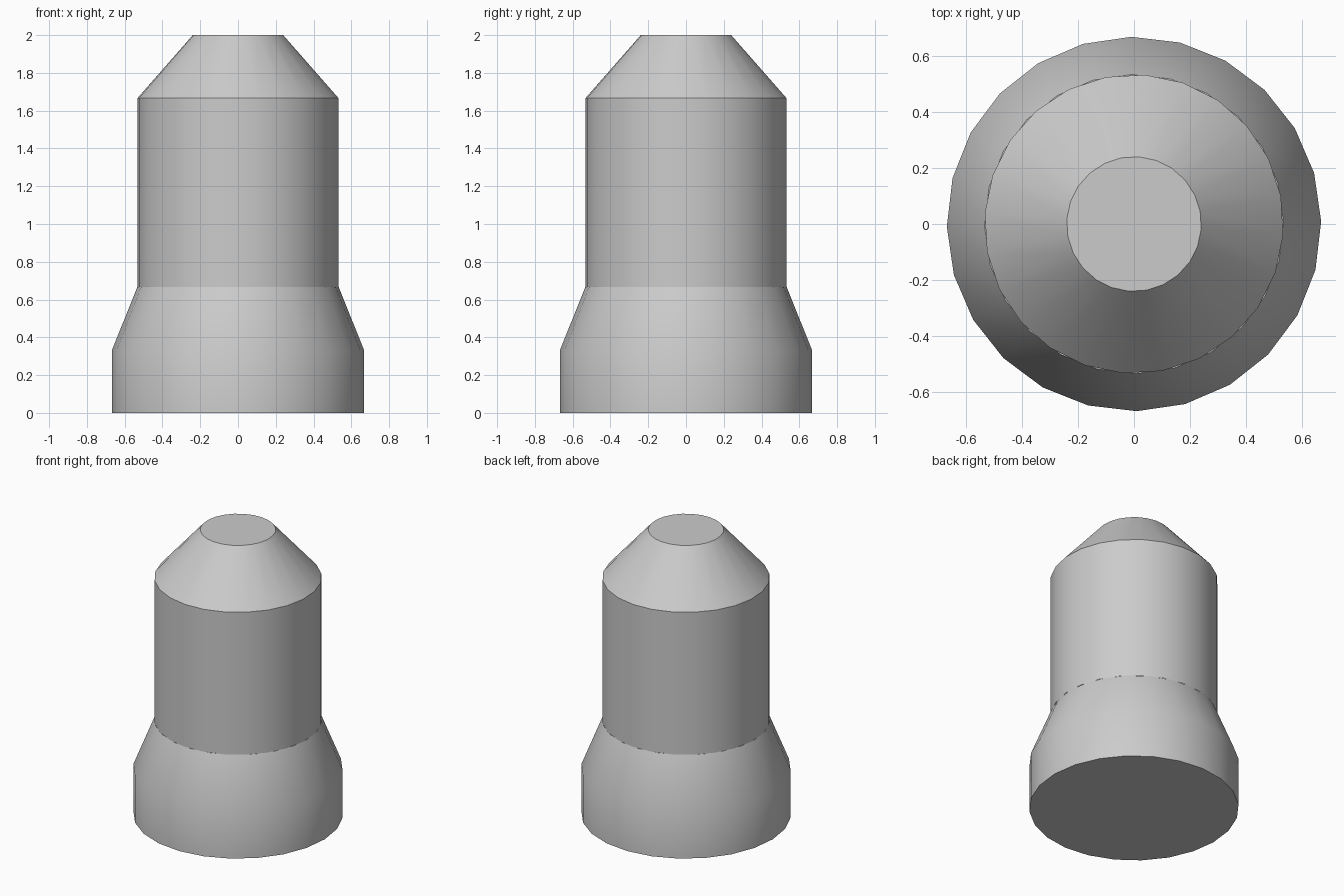
import bpy, bmesh, math

if "Cube" in bpy.data.objects:
    bpy.data.objects.remove(bpy.data.objects["Cube"], do_unlink=True)

SIDES = 24

grey = bpy.data.materials.new("plain grey")
grey.use_nodes = True
grey.diffuse_color = (0.6, 0.6, 0.6, 1)
grey.node_tree.nodes["Principled BSDF"].inputs["Base Color"].default_value = (0.6, 0.6, 0.6, 1)


def turned_part(name, profile, phase, cap_bottom=True):
    """Turn a (radius, z) profile around the z axis and close its ends."""
    bm = bmesh.new()
    rings = []
    for radius, z in profile:
        angles = [math.radians(phase) + math.tau * i / SIDES for i in range(SIDES)]
        rings.append([bm.verts.new((radius * math.cos(a), radius * math.sin(a), z)) for a in angles])
    for low, high in zip(rings, rings[1:]):
        for i in range(SIDES):
            j = (i + 1) % SIDES
            bm.faces.new((low[i], low[j], high[j], high[i]))
    bm.faces.new(rings[-1])
    if cap_bottom:
        bm.faces.new(rings[0][::-1])
    mesh = bpy.data.meshes.new(name)
    bm.to_mesh(mesh)
    bm.free()
    mesh.materials.append(grey)
    obj = bpy.data.objects.new(name, mesh)
    bpy.context.collection.objects.link(obj)
    # Smooth sides, crisp rims
    bpy.ops.object.select_all(action="DESELECT")
    obj.select_set(True)
    bpy.context.view_layer.objects.active = obj
    bpy.ops.object.shade_smooth_by_angle(angle=math.radians(30))
    return obj


# Flared base with a sloping shoulder
turned_part("flared_base", [(0.667, 0), (0.667, 0.333), (0.533, 0.667)], 0.8)

# Straight body with a blunt conical tip
turned_part("body_and_tip", [(0.533, 0.667), (0.533, 1.667), (0.24, 2)], 10.8, cap_bottom=False)
